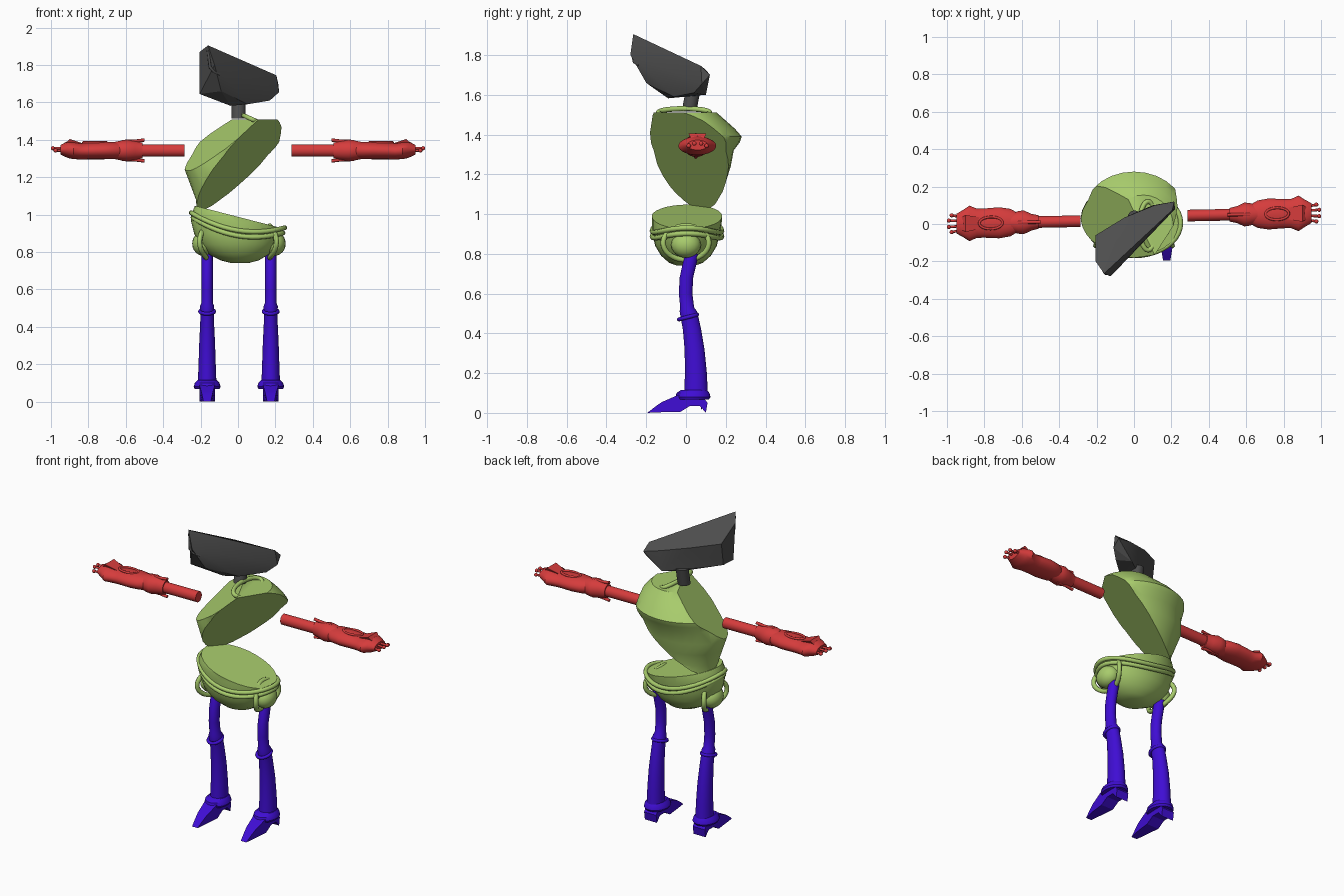
import bpy, bmesh, math
from mathutils import Vector

cube = bpy.data.objects.get("Cube")
if cube:
    bpy.data.objects.remove(cube)


def material(name, rgb):
    m = bpy.data.materials.new(name)
    m.use_nodes = True
    m.diffuse_color = (*rgb, 1)
    m.node_tree.nodes["Principled BSDF"].inputs["Base Color"].default_value = (*rgb, 1)
    return m


GREEN = material("leaf_green", (0.39, 0.60, 0.15))
RED = material("red", (0.67, 0.045, 0.045))
BLUE = material("violet_blue", (0.05, 0.004, 0.66))
GREY = material("charcoal", (0.075, 0.075, 0.075))


def finish(name, bm, mat, angle=35):
    bmesh.ops.recalc_face_normals(bm, faces=bm.faces)
    mesh = bpy.data.meshes.new(name)
    bm.to_mesh(mesh)
    bm.free()
    mesh.materials.append(mat)
    for p in mesh.polygons:
        p.use_smooth = True
    mesh.set_sharp_from_angle(angle=math.radians(angle))
    ob = bpy.data.objects.new(name, mesh)
    bpy.context.collection.objects.link(ob)
    return ob


def loft(name, rows, mat, place, cuts=(), n=28):
    """Elliptic rings (along, c1, c2, r1, r2), capped, trimmed by planes."""
    bm = bmesh.new()
    rings = []
    for t, c1, c2, r1, r2 in rows:
        rings.append([bm.verts.new(place(t, c1 + r1 * math.cos(k * math.tau / n),
                                         c2 + r2 * math.sin(k * math.tau / n)))
                      for k in range(n)])
    for a, b in zip(rings, rings[1:]):
        for k in range(n):
            j = (k + 1) % n
            bm.faces.new((a[k], a[j], b[j], b[k]))
    bm.faces.new(rings[0])
    bm.faces.new(rings[-1])
    for point, normal in cuts:
        bmesh.ops.bisect_plane(bm, geom=bm.verts[:] + bm.edges[:] + bm.faces[:],
                               plane_co=point, plane_no=normal, clear_outer=True)
        bmesh.ops.holes_fill(bm, edges=[e for e in bm.edges if e.is_boundary], sides=0)
    return finish(name, bm, mat)


def tube(name, points, radius, mat, closed=False):
    cu = bpy.data.curves.new(name, "CURVE")
    cu.dimensions = "3D"
    cu.bevel_depth = radius
    cu.bevel_resolution = 2
    cu.use_fill_caps = True
    sp = cu.splines.new("POLY")
    sp.points.add(len(points) - 1)
    for p, co in zip(sp.points, points):
        p.co = (*co, 1)
    sp.use_cyclic_u = closed
    sp.use_smooth = True
    cu.materials.append(mat)
    ob = bpy.data.objects.new(name, cu)
    bpy.context.collection.objects.link(ob)


def ball(name, centre, size, mat):
    bm = bmesh.new()
    bmesh.ops.create_uvsphere(bm, u_segments=20, v_segments=12, radius=1)
    for v in bm.verts:
        v.co = Vector(centre) + Vector(a * b for a, b in zip(v.co, size))
    finish(name, bm, mat)


def loop(fn, n=40):
    return [fn(math.cos(k * math.tau / n), math.sin(k * math.tau / n)) for k in range(n)]


def upright(t, a, b):
    return (a, b, t)


# Torso: rounded body sliced by a lower and an upper plane
loft("torso", [(1.02, 0, .02, .22, .16), (1.08, 0, .02, .225, .16),
               (1.16, 0, .025, .255, .175), (1.24, 0, .03, .285, .195),
               (1.32, 0, .035, .275, .205), (1.36, 0, .045, .28, .225),
               (1.39, 0, .05, .275, .23), (1.43, .01, .03, .255, .215),
               (1.47, .03, .01, .22, .19), (1.51, .05, -.01, .16, .165)],
     GREEN, upright,
     cuts=[((-.23, 0, 1.05), (.7, -.45, -.68)),
           ((-.295, .05, 1.245), (-.63, -.3, .72))])
tube("collar", loop(lambda c, s: (.075 + .045 * c, -.01 + .13 * s, 1.51 - .02 * c)),
     .013, GREEN, True)

# Pelvis: bowl with a tilted flat top
loft("pelvis", [(.742, .01, 0, .05, .05), (.755, .01, 0, .1, .085),
                (.79, .005, 0, .165, .125), (.84, 0, 0, .21, .155),
                (.9, 0, 0, .235, .17), (.96, 0, .005, .25, .175),
                (1.0, 0, .005, .25, .178), (1.06, 0, .01, .225, .17)],
     GREEN, upright, cuts=[((-.22, 0, 1.045), (.25, 0, .97))])
for name, drop in (("upper_belt", 0), ("lower_belt", .028)):
    tube(name, loop(lambda c, s: ((.25 - drop / 3) * c, .005 + .175 * s,
                                  .915 - drop + .055 * c * c - .04 * c)), .013, GREEN, True)

# Head: faceted half shell with a flat slanting face
bm = bmesh.new()
for co in [(-.16, -.265, 1.905), (-.205, -.2, 1.87), (-.125, -.28, 1.8),
           (-.205, -.06, 1.79), (-.205, -.18, 1.645), (-.205, -.08, 1.65),
           (-.05, .035, 1.76), (.11, .1, 1.725), (.205, .075, 1.745),
           (.22, .08, 1.655), (.215, .12, 1.7), (.17, .04, 1.61),
           (.1, .1, 1.6), (.05, -.06, 1.59), (-.04, -.09, 1.582),
           (0, .03, 1.6), (-.09, -.2, 1.66)]:
    bm.verts.new(co)
bmesh.ops.convex_hull(bm, input=bm.verts[:])
finish("head", bm, GREY, 15)
tube("head_ridge", [(-.16, -.255, 1.88), (-.15, -.265, 1.79), (-.13, -.26, 1.765),
                    (-.1, -.235, 1.75)], .008, GREY)
loft("neck", [(1.515, .003, .015, .037, .037), (1.62, .003, .035, .037, .037)], GREY, upright)

# Legs, feet and arms on both sides
for side, label in ((1, "left"), (-1, "right")):
    hip = .175 if side > 0 else -.165

    ball(label + "_hip_ball", (hip + side * .02, 0, .845), (.06, .075, .065), GREEN)
    tube(label + "_hip_rim", loop(lambda c, s: (side * (.205 - .035 * s * s), .115 * c,
                                                .855 + .085 * s)), .014, GREEN, True)

    def leg_at(t, a, b):
        return (hip + a, b, t)

    loft(label + "_leg", [(.09, 0, .05, .05, .06), (.2, 0, .05, .046, .055),
                          (.32, 0, .043, .042, .05), (.42, 0, .03, .037, .046),
                          (.47, 0, .02, .036, .045), (.51, 0, .012, .038, .044),
                          (.53, 0, .006, .03, .035), (.6, 0, -.002, .03, .034),
                          (.68, 0, .002, .03, .034), (.75, 0, .018, .03, .035),
                          (.8, 0, .03, .03, .034)], BLUE, leg_at)
    tube(label + "_knee_ring", loop(lambda c, s: (hip + .038 * c, .01 + .046 * s,
                                                  .482 + .012 * s)), .01, BLUE, True)
    loft(label + "_ankle_flare", [(.068, 0, .035, .066, .08), (.08, 0, .035, .072, .088),
                                  (.1, 0, .035, .066, .083), (.115, 0, .04, .052, .065)],
         BLUE, leg_at)

    # Foot: side profile extruded, narrowing to the toe
    bm = bmesh.new()
    outline = [(-.195, 0), (-.11, .004), (-.03, .004), (.02, .035), (.07, .035), (.1, 0),
               (.108, .05), (.08, .09), (-.04, .09), (-.12, .055), (-.15, .035)]
    face = bm.faces.new([bm.verts.new((hip - .042, y, z)) for y, z in outline])
    ext = bmesh.ops.extrude_face_region(bm, geom=[face])
    for v in ext["geom"]:
        if isinstance(v, bmesh.types.BMVert):
            v.co.x += .084
    for v in bm.verts:
        v.co.x = hip + (v.co.x - hip) * min(1, max(.4, 1 + (v.co.y + .06) * 4))
    finish(label + "_foot", bm, BLUE, 20)
    bm = bmesh.new()
    bmesh.ops.create_cone(bm, cap_ends=True, segments=6, radius1=.035, radius2=.005, depth=.06)
    for v in bm.verts:
        v.co = (hip + v.co.x * 1.1, .09 + v.co.z * .5, .05 + v.co.y)
    finish(label + "_heel_spur", bm, BLUE, 20)

    def arm_at(t, a, b):
        return (side * t, .03 + side * (.015 + .02 * (t - .29)) + a, 1.343 + b)

    loft(label + "_upper_arm", [(.285, 0, 0, .031, .033), (.6, 0, 0, .031, .033)], RED, arm_at)
    loft(label + "_cuff", [(.51, 0, 0, .036, .042), (.55, 0, 0, .045, .05),
                           (.59, 0, 0, .064, .056), (.62, 0, 0, .06, .054),
                           (.66, 0, 0, .048, .046)], RED, arm_at)
    for tilt in (-1, 1):
        tube(label + "_cuff_prong", [arm_at(t, 0, tilt * h) for t, h in
                                     ((.5, .056), (.55, .05), (.62, .048))], .009, RED)
    loft(label + "_forearm", [(.62, 0, 0, .05, .043), (.66, 0, 0, .073, .045),
                              (.72, 0, 0, .083, .047), (.8, 0, -.002, .078, .045),
                              (.84, 0, -.004, .078, .044), (.88, 0, 0, .095, .046),
                              (.91, 0, .005, .075, .045), (.95, 0, .004, .052, .025)],
         RED, arm_at)
    tube(label + "_forearm_dish_rim", loop(lambda c, s: arm_at(.765 + .062 * c, .032 * s, .043)),
         .007, RED, True)
    # Wrist crest rising over the hand
    bm = bmesh.new()
    for t, a, b in ((.82, .03, .035), (.82, -.03, .035), (.9, .045, .062),
                    (.9, -.045, .062), (.93, .03, .03), (.93, -.03, .03)):
        bm.verts.new(arm_at(t, a, b))
    bmesh.ops.convex_hull(bm, input=bm.verts[:])
    finish(label + "_wrist_crest", bm, RED, 20)
    # Four thin fingers with round tips
    for a, b, reach in ((-.045, 0, .975), (-.017, .012, .99), (.017, .012, .99), (.045, 0, .975)):
        tube(label + "_finger", [arm_at(.93, a * .8, b), arm_at(reach, a, b)], .007, RED)
        ball(label + "_fingertip", arm_at(reach, a, b), (.011, .011, .011), RED)
